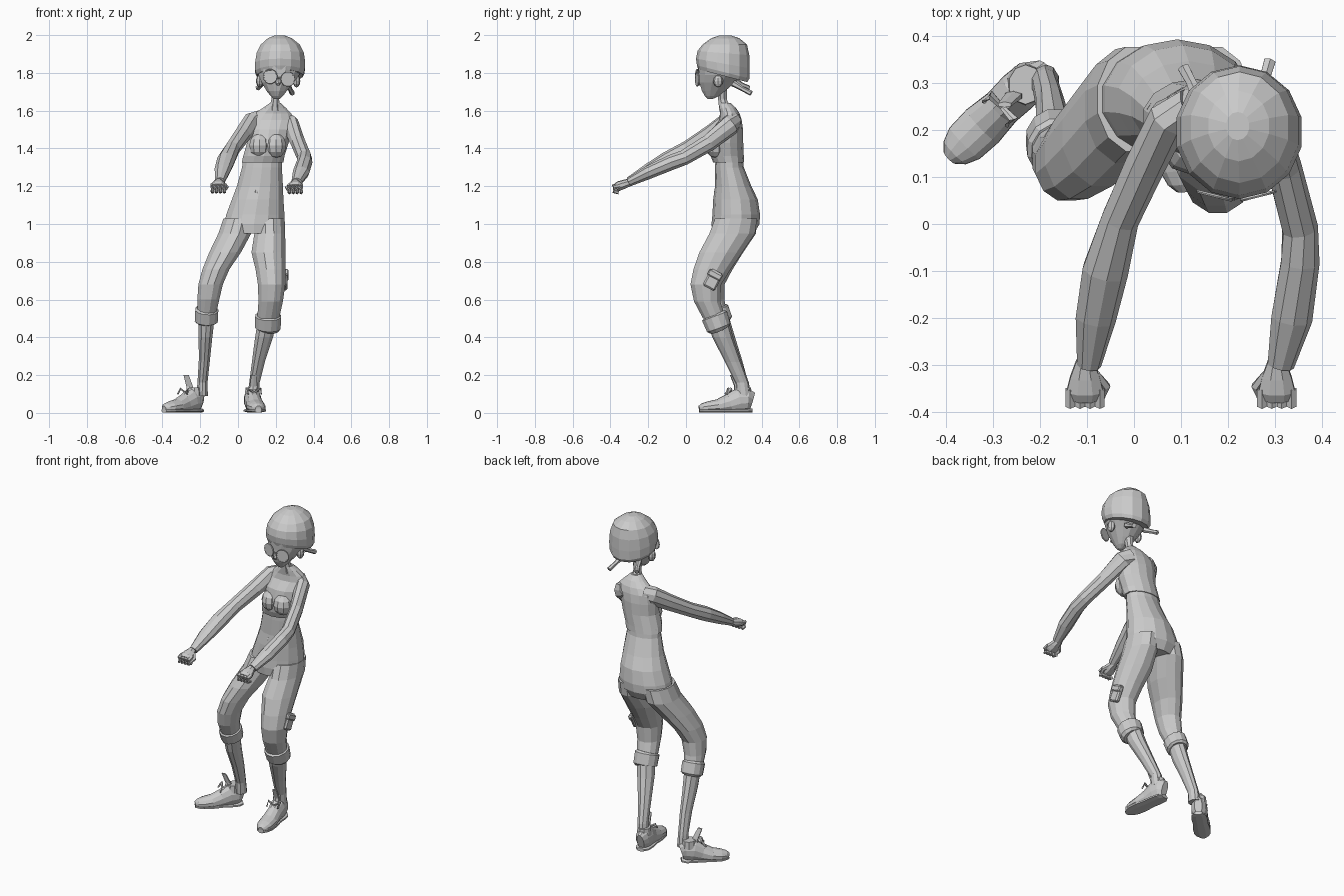
import bpy, math
from mathutils import Vector, Matrix


def mesh(name, verts, faces):
    me = bpy.data.meshes.new(name)
    me.from_pydata(verts, [], faces)
    me.update()
    ob = bpy.data.objects.new(name, me)
    bpy.context.collection.objects.link(ob)
    return ob


def loft(name, rings, n=12, flat=True, floor=None):
    """Loft elliptical rings (x, y, z, rx, ry[, tilt]); flat = horizontal rings, else square to the path."""
    verts, faces = [], []
    ctr = [Vector(r[:3]) for r in rings]
    for i, r in enumerate(rings):
        side, up = Vector((1, 0, 0)), Vector((0, 1, r[5] if len(r) > 5 else 0))
        if not flat:
            t = (ctr[min(i + 1, len(ctr) - 1)] - ctr[max(i - 1, 0)]).normalized()
            ref = Vector((0, 0, 1)) if abs(t.z) < 0.8 else Vector((0, 1, 0))
            side = t.cross(ref).normalized()
            up = side.cross(t)
        for k in range(n):
            a = 2 * math.pi * (k + 0.5) / n
            v = ctr[i] + side * r[3] * math.cos(a) + up * r[4] * math.sin(a)
            if floor is not None:
                v.z = max(v.z, floor)
            verts.append(v)
    for i in range(len(rings) - 1):
        for k in range(n):
            j = (k + 1) % n
            faces.append((i * n + k, i * n + j, (i + 1) * n + j, (i + 1) * n + k))
    faces.append(tuple(reversed(range(n))))
    faces.append(tuple(range(len(verts) - n, len(verts))))
    return mesh(name, verts, faces)


def ball(name, loc, size, seg=10, rings=6):
    bpy.ops.mesh.primitive_uv_sphere_add(segments=seg, ring_count=rings, radius=1, location=loc)
    ob = bpy.context.object
    ob.name, ob.scale = name, size
    return ob


def box(name, loc, size, rot, bevel):
    bpy.ops.mesh.primitive_cube_add(size=1, location=loc, rotation=rot)
    ob = bpy.context.object
    ob.name, ob.scale = name, size
    bpy.ops.object.transform_apply(location=False, rotation=False, scale=True)
    if bevel:
        m = ob.modifiers.new("bevel", 'BEVEL')
        m.width, m.segments = bevel, 1
    return ob


# hips and waist
loft("trousers_waist", [(.085, .25, .95, .145, .11), (.085, .262, 1.0, .163, .127),
                        (.092, .266, 1.05, .158, .126), (.104, .262, 1.13, .14, .118),
                        (.116, .25, 1.2, .125, .096), (.127, .23, 1.3, .108, .076),
                        (.13, .228, 1.35, .105, .072)], 14)
ball("navel", (.1, .157, 1.17), (.012, .008, .013), 8, 5)

# cropped top, shoulders and neck
loft("top", [(.13, .226, 1.325, .113, .082), (.137, .218, 1.36, .112, .088), (.158, .213, 1.43, .113, .09),
             (.165, .22, 1.5, .12, .082), (.175, .235, 1.55, .125, .06), (.185, .232, 1.585, .1, .052),
             (.193, .22, 1.615, .062, .044), (.197, .205, 1.64, .03, .032)], 14)
for x, y in ((.115, .165), (.2, .158)):
    ball("bust", (x, y, 1.415), (.058, .058, .065))
loft("neck", [(.195, .21, 1.6, .036, .036), (.197, .193, 1.66, .022, .025),
              (.203, .19, 1.74, .03, .03)], 8)

# head with pointed chin
loft("head", [(.205, .128, 1.662, .016, .014), (.205, .138, 1.678, .034, .04),
              (.205, .147, 1.705, .056, .065), (.21, .163, 1.75, .088, .096),
              (.217, .185, 1.79, .112, .12), (.222, .193, 1.84, .125, .132)], 12)
# knitted cap, lower at the back
loft("cap", [(.222, .195, 1.785, .124, .13, -.26), (.222, .197, 1.805, .134, .139, -.25),
             (.223, .195, 1.85, .136, .142, -.18), (.224, .198, 1.905, .128, .137, -.08),
             (.224, .205, 1.95, .106, .118, 0), (.222, .208, 1.983, .066, .075, 0),
             (.22, .208, 1.999, .025, .03, 0)], 14)
loft("nose", [(.212, .075, 1.752, .016, .02), (.213, .055, 1.738, .009, .009)], 6, False)
for x, s in ((.115, -1), (.31, 1)):
    ball("ear", (x, .17, 1.757), (.02, .026, .034), 8, 6)
loft("pigtail", [(.14, .26, 1.755, .018, .018), (.122, .3, 1.735, .012, .012),
                 (.105, .332, 1.72, .014, .014)], 6, False)
loft("pigtail", [(.262, .25, 1.745, .018, .018), (.275, .3, 1.715, .012, .012),
                 (.288, .345, 1.692, .014, .014)], 6, False)

# round spectacles
for x, z, yaw in ((.171, 1.781, -.25), (.264, 1.767, .25)):
    rot = (math.pi / 2, 0, yaw)
    bpy.ops.mesh.primitive_cylinder_add(vertices=14, radius=.035, depth=.006, location=(x, .06, z), rotation=rot)
    bpy.context.object.name = "lens"
    bpy.ops.mesh.primitive_torus_add(major_radius=.036, minor_radius=.004, major_segments=14,
                                     minor_segments=6, location=(x, .06, z), rotation=rot)
    bpy.context.object.name = "spectacle_rim"
loft("spectacle_bridge", [(.2, .058, 1.777, .004, .004), (.235, .058, 1.771, .004, .004)], 6, False)

# sleeved arms
arms = [[(.12, .245, 1.555, .045, .05), (.075, .225, 1.54, .045, .055), (.025, .13, 1.475, .044, .048),
         (-.03, .01, 1.4, .041, .042), (-.062, -.1, 1.34, .05, .043), (-.082, -.2, 1.283, .044, .036),
         (-.096, -.3, 1.225, .026, .024)],
        [(.235, .25, 1.55, .045, .05), (.278, .235, 1.525, .042, .055), (.318, .12, 1.43, .038, .046),
         (.352, -.01, 1.352, .039, .041), (.352, -.08, 1.325, .042, .041), (.334, -.2, 1.272, .045, .036),
         (.311, -.3, 1.222, .029, .024)]]
for pts, s in zip(arms, (1, -1)):
    loft("arm", pts, 9, False)
    # fist with curled fingers and thumb
    x, y, z = pts[-1][:3]
    x -= .008
    loft("palm", [(x, y + .01, z, .02, .02), (x, y - .025, z - .012, .034, .024),
                  (x, y - .055, z - .022, .042, .026), (x, y - .07, z - .03, .038, .022)], 8, False)
    for k in range(4):
        fx = x + (k - 1.5) * .021
        loft("finger", [(fx, y - .05, z - .018, .012, .013), (fx, y - .083, z - .026, .012, .013),
                        (fx, y - .08, z - .05, .011, .011), (fx, y - .056, z - .056, .009, .009)], 6, False)
    loft("thumb", [(x + s * .02, y - .02, z - .01, .013, .013), (x + s * .042, y - .045, z - .03, .013, .012),
                   (x + s * .032, y - .072, z - .047, .009, .009)], 6, False)

# trouser legs
loft("left_leg", [(.005, .265, 1.03, .085, .115), (-.017, .25, .95, .09, .125), (-.068, .192, .85, .087, .115),
                  (-.117, .15, .76, .074, .1), (-.145, .127, .68, .067, .08), (-.157, .135, .6, .06, .07),
                  (-.165, .16, .53, .052, .06)], 12)
loft("right_leg", [(.165, .265, 1.03, .085, .115), (.168, .245, .95, .084, .125), (.162, .185, .85, .094, .118),
                   (.172, .138, .76, .082, .102), (.178, .105, .68, .075, .084), (.173, .112, .59, .067, .072),
                   (.16, .15, .5, .06, .062)], 12)
# rolled cuffs
loft("left_cuff", [(-.164, .157, .552, .055, .062), (-.165, .16, .545, .063, .07), (-.168, .183, .487, .063, .067),
                   (-.168, .186, .478, .052, .055)], 12, False)
loft("right_cuff", [(.16, .148, .52, .06, .063), (.16, .151, .513, .071, .073), (.158, .173, .452, .07, .068),
                    (.156, .177, .443, .058, .055)], 12, False)
# bare shins
loft("left_shin", [(-.167, .175, .5, .045, .055), (-.172, .205, .4, .038, .055), (-.178, .253, .28, .031, .044),
                   (-.188, .295, .16, .028, .035), (-.19, .302, .09, .032, .038)], 10)
loft("right_shin", [(.153, .17, .48, .052, .058), (.138, .195, .4, .05, .055), (.108, .25, .27, .036, .044),
                    (.087, .297, .16, .029, .036), (.082, .305, .09, .034, .038)], 10)

# thigh pocket with raised flap, on the outer side of the right leg
box("pocket", (.247, .143, .705), (.028, .07, .1), (math.radians(-28), 0, 0), .008)
box("pocket_flap", (.252, .153, .73), (.03, .078, .035), (math.radians(-28), 0, 0), .006)

# shoes: heel and toe positions on the ground
shape = [(0, .06, .022, .05), (.025, .068, .042, .062), (.07, .066, .046, .068), (.12, .048, .043, .055),
         (.18, .034, .05, .04), (.235, .028, .047, .033), (.265, .025, .034, .026), (.282, .022, .016, .016)]
for side, heel, toe in (("left", (-.197, .328), (-.392, .14)), ("right", (.068, .35), (.108, .07))):
    h, t = Vector((*heel, 0)), Vector((*toe, 0))
    d = (t - h).normalized()
    k = (t - h).length / .282
    at = lambda s: h + d * s * k
    loft(side + "_shoe", [(at(s).x, at(s).y, z, w, hh) for s, z, w, hh in shape], 12, False, .012)
    loft(side + "_sole", [(at(s).x, at(s).y, .012, w + .003, .012) for s, z, w, hh in shape], 8, False, .002)
    c = at(.048)
    loft(side + "_shoe_collar", [(c.x, c.y, .09, .042, .046), (c.x, c.y, .135, .036, .042)], 10)
    # tongue and lace loops above the instep
    a, b = at(.085), at(.112)
    loft(side + "_shoe_tongue", [(a.x, a.y, .1, .022, .016), (a.x, a.y, .14, .02, .01),
                                 (b.x, b.y, .2, .016, .006)], 6)
    p = Vector((-d.y, d.x, 0))
    e = at(.12)
    for s in (-1, 1):
        q = e + p * s * .035
        loft("lace_loop", [(e.x, e.y, .108, .006, .006), (q.x, q.y, .128, .011, .006),
                           (q.x + d.x * .02, q.y + d.y * .02, .1, .005, .005)], 6, False)
